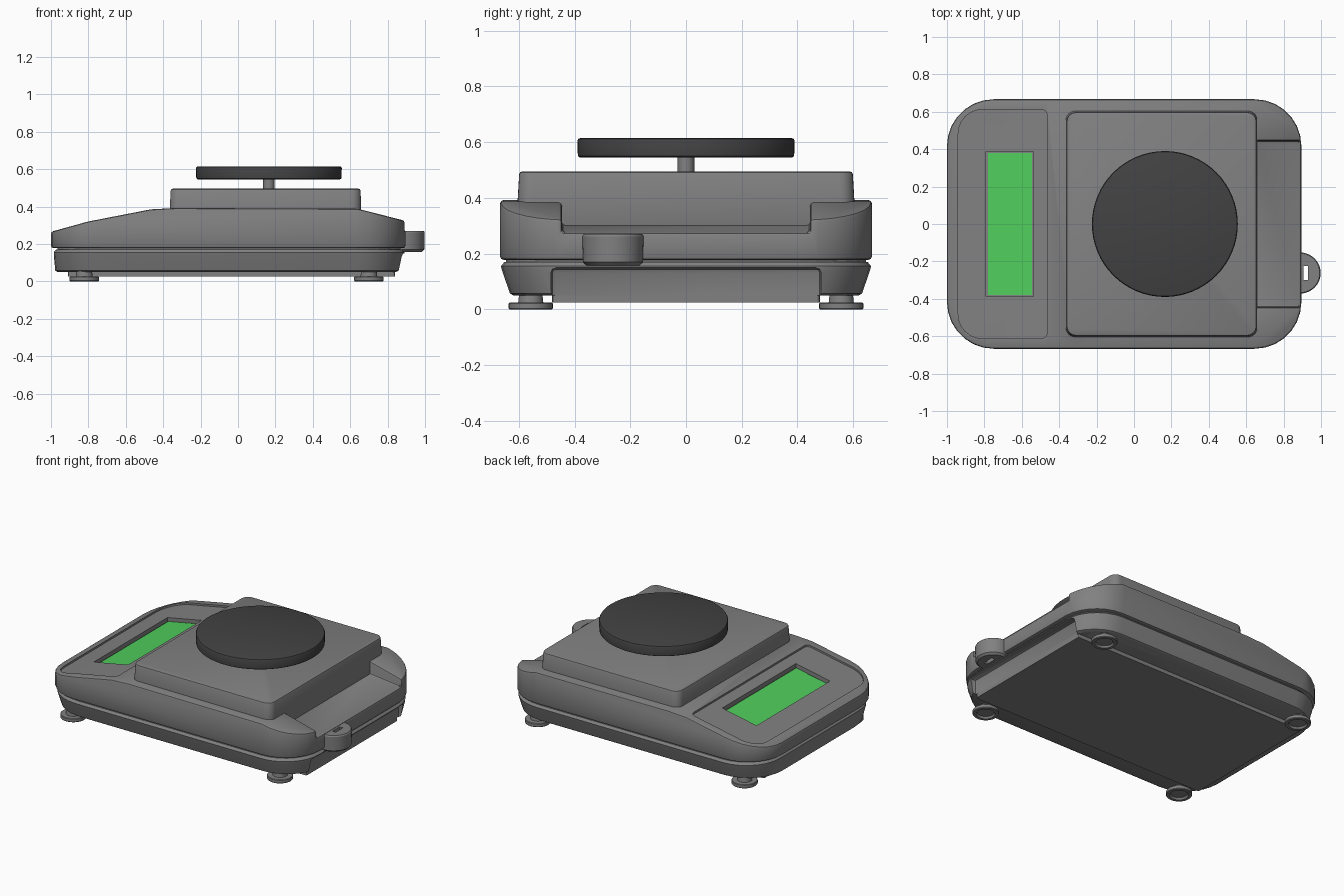
import bpy, bmesh, math

old = bpy.data.objects.get("Cube")
if old:
    bpy.data.objects.remove(old, do_unlink=True)


def material(name, rgb):
    m = bpy.data.materials.new(name)
    m.use_nodes = True
    m.diffuse_color = (*rgb, 1)
    m.node_tree.nodes["Principled BSDF"].inputs["Base Color"].default_value = (*rgb, 1)
    return m


GREY = material("case grey", (0.22, 0.22, 0.22))
DARK = material("platter charcoal", (0.055, 0.055, 0.055))
GREEN = material("screen green", (0.08, 0.62, 0.11))


def loft(name, rings, mat=GREY):
    """Solid skinned through rings of equal point count, capped at both ends."""
    bm = bmesh.new()
    loops = [[bm.verts.new(p) for p in ring] for ring in rings]
    n = len(loops[0])
    for a, b in zip(loops, loops[1:]):
        for i in range(n):
            j = (i + 1) % n
            bm.faces.new((a[i], a[j], b[j], b[i]))
    bm.faces.new(loops[0][::-1])
    bm.faces.new(loops[-1])
    bmesh.ops.recalc_face_normals(bm, faces=bm.faces)
    me = bpy.data.meshes.new(name)
    bm.to_mesh(me)
    bm.free()
    me.materials.append(mat)
    ob = bpy.data.objects.new(name, me)
    bpy.context.collection.objects.link(ob)
    return ob


def rounded(x0, x1, hy, z, r_left, r_right, seg=6):
    """Rounded rectangle ring, symmetric in y, with its own radius at each end."""
    pts = []
    for k, (sx, sy) in enumerate(((1, 1), (-1, 1), (-1, -1), (1, -1))):
        r = r_right if sx > 0 else r_left
        cx = x1 - r if sx > 0 else x0 + r
        for i in range(seg + 1):
            a = math.pi / 2 * (k + i / seg)
            pts.append((cx + r * math.cos(a), sy * (hy - r) + r * math.sin(a), z))
    return pts


def circle(x, y, r, z, n=32):
    return [(x + r * math.cos(2 * math.pi * i / n), y + r * math.sin(2 * math.pi * i / n), z)
            for i in range(n)]


def lathe(name, x, y, profile, mat=GREY, n=32):
    return loft(name, [circle(x, y, r, z, n) for r, z in profile], mat)


def side_prism(name, xz, hy, mat=GREY):
    return loft(name, [[(x, y, z) for x, z in xz] for y in (-hy, hy)], mat)


def box(name, x0, x1, y0, y1, z0, z1):
    return loft(name, [[(x0, y0, z), (x1, y0, z), (x1, y1, z), (x0, y1, z)] for z in (z0, z1)])


def bake(ob):
    dg = bpy.context.evaluated_depsgraph_get()
    me = bpy.data.meshes.new_from_object(ob.evaluated_get(dg))
    ob.modifiers.clear()
    ob.data = me


def boolean(ob, cutter, op="DIFFERENCE"):
    m = ob.modifiers.new("cut", "BOOLEAN")
    m.operation, m.object, m.solver = op, cutter, "EXACT"
    bake(ob)
    bpy.data.objects.remove(cutter, do_unlink=True)


def bevel(ob, width, seg=2, angle=30):
    m = ob.modifiers.new("bevel", "BEVEL")
    m.width, m.segments, m.limit_method = width, seg, "ANGLE"
    m.angle_limit = math.radians(angle)
    bake(ob)


def smooth(ob, angle=30):
    bpy.ops.object.select_all(action="DESELECT")
    ob.select_set(True)
    bpy.context.view_layer.objects.active = ob
    bpy.ops.object.shade_smooth_by_angle(angle=math.radians(angle))


# Upper case: plan outline intersected with the sloping side profile
TOP = [(-1.1, 0.235), (-1.0, 0.265), (-0.8, 0.32), (-0.465, 0.385), (-0.33, 0.392),
       (0.64, 0.388), (0.9, 0.322), (1.1, 0.27)]


def under_top(drop):
    return side_prism("top_slope", [(x, z - drop) for x, z in TOP] + [(1.1, 0), (-1.1, 0)], 0.9)


case = loft("upper_case", [rounded(-1.0, 0.895, 0.667, z, 0.25, 0.25, 7) for z in (0.178, 0.6)])
boolean(case, under_top(0), "INTERSECT")
# Rear step between the two shoulders
boolean(case, side_prism("step", [(0.6, 0.31), (0.655, 0.302), (0.96, 0.268), (0.96, 0.6), (0.6, 0.6)], 0.445))
bevel(case, 0.012)

# Shallow control panel and the screen well
panel = loft("panel", [rounded(-0.94, -0.465, 0.612, z, 0.13, 0.03) for z in (0.2, 0.5)])
boolean(panel, under_top(0.012))
boolean(case, panel)


def slope_z(x):
    return 0.32 + (x + 0.8) * 0.194


def sloped_slab(name, x0, x1, hy, lo, hi, mat=GREY):
    return side_prism(name, [(x0, slope_z(x0) + lo), (x1, slope_z(x1) + lo),
                             (x1, slope_z(x1) + hi), (x0, slope_z(x0) + hi)], hy, mat)


boolean(case, sloped_slab("well", -0.79, -0.538, 0.387, -0.04, 0.1))
smooth(case)
sloped_slab("screen", -0.78, -0.546, 0.379, -0.041, -0.034, GREEN)

# Lower case, drawn in towards the bottom, with a rear cut-out
base = loft("lower_case", [rounded(-0.985 + d, 0.89 - d, 0.664 - e, z, 0.25, 0.25, 7)
                           for d, e, z in ((0.02, 0.045, 0.05), (0.008, 0.032, 0.058),
                                           (0, 0.004, 0.14), (0, 0, 0.155), (0.012, 0.012, 0.17))])
cutout = box("cutout", 0.84, 1.1, -0.485, 0.485, 0, 0.15)
bevel(cutout, 0.02)
boolean(base, cutout)
smooth(base)

# Recessed seam joining both halves
loft("seam", [rounded(-0.965, 0.87, 0.645, z, 0.24, 0.24) for z in (0.16, 0.19)])

# Underside plate
plate = loft("bottom_plate", [rounded(-0.91, 0.84, 0.48, z, 0.01, 0.01, 2) for z in (0.025, 0.06)])

# Raised tray under the platter
tray = loft("tray", [rounded(-0.368, 0.662, 0.61, 0.29, 0.05, 0.05),
                     rounded(-0.36, 0.655, 0.598, 0.495, 0.05, 0.05)])
bevel(tray, 0.01, 2, 40)
smooth(tray)

# Weighing platter on its post
smooth(lathe("platter_post", 0.165, 0, [(0.03, 0.48), (0.03, 0.56)]))
smooth(lathe("platter", 0.165, 0, [(0.38, 0.545), (0.388, 0.55), (0.39, 0.605), (0.386, 0.612),
                                   (0.378, 0.615)], DARK, 64), 35)

# Rear lug with a slot
lug = lathe("rear_lug", 0.888, -0.262, [(0.095, 0.158), (0.108, 0.17), (0.11, 0.262), (0.105, 0.27)], n=40)
boolean(lug, box("slot", 0.905, 0.93, -0.3, -0.225, 0, 0.5))
boolean(lug, box("inner_half", 0.5, 0.87, -0.5, 0, 0, 0.5))
smooth(lug)

# Four levelling feet with a stem and a hollow underside
for x, end in ((-0.822, "left"), (0.7, "right")):
    for y, side in ((-0.557, "front"), (0.557, "back")):
        foot = lathe(f"{side}_{end}_foot", x, y,
                     [(0.025, 0.012), (0.05, 0.012), (0.058, 0.0), (0.076, 0.0), (0.079, 0.004),
                      (0.079, 0.022), (0.076, 0.025), (0.045, 0.025), (0.04, 0.07)])
        smooth(foot)
